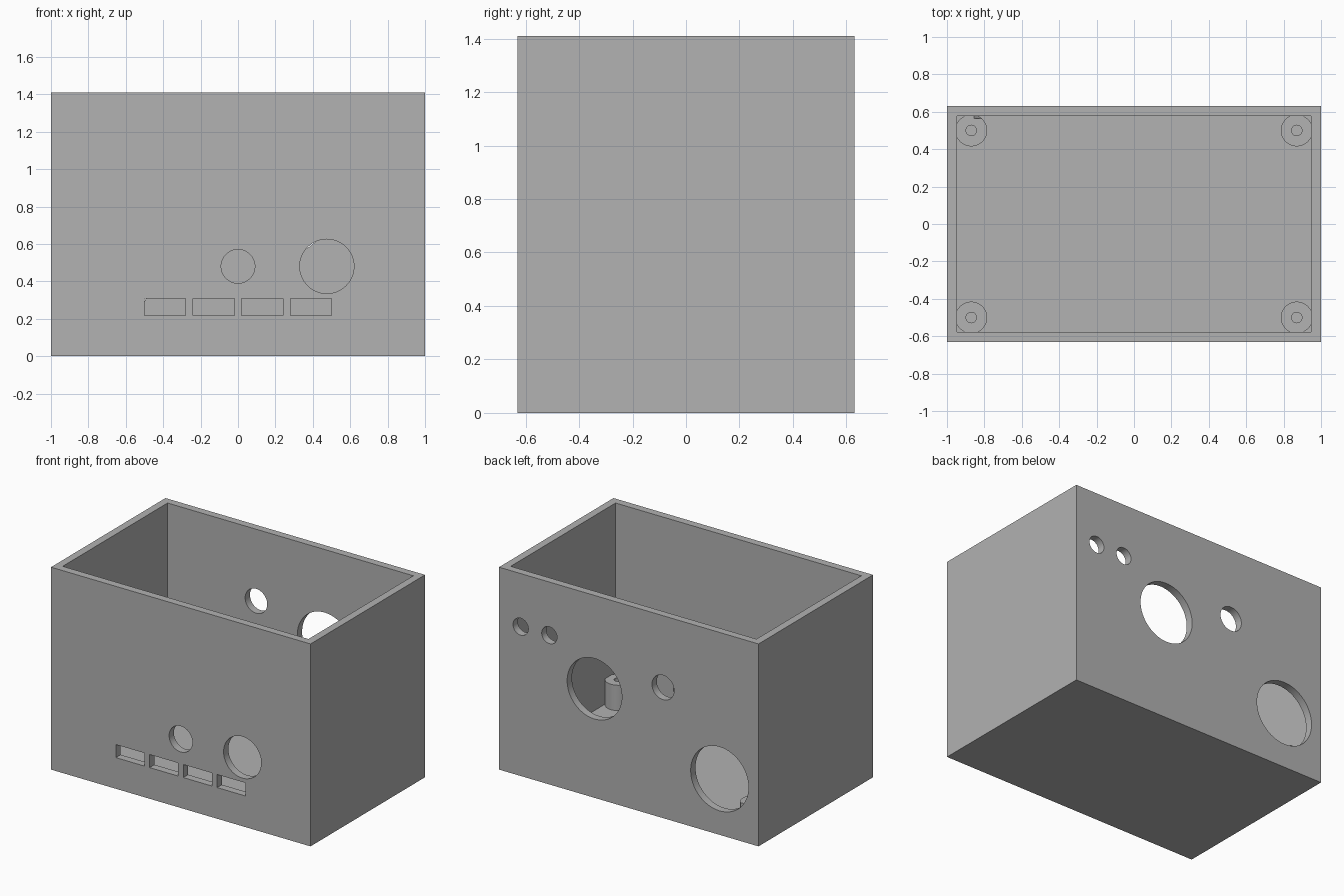
import bpy
import math

if "Cube" in bpy.data.objects:
    bpy.data.objects.remove(bpy.data.objects["Cube"], do_unlink=True)

HX, HY, H, WALL = 1.0, 0.63, 1.41, 0.053

grey = bpy.data.materials.new("plain grey")
grey.use_nodes = True
COLOUR = (0.445, 0.445, 0.445, 1)
grey.diffuse_color = COLOUR
grey.node_tree.nodes["Principled BSDF"].inputs["Base Color"].default_value = COLOUR


def box(name, x, y, z):
    """Box from (min, max) pairs."""
    mid = [(a + b) / 2 for a, b in (x, y, z)]
    bpy.ops.mesh.primitive_cube_add(size=1, location=mid)
    ob = bpy.context.object
    ob.name = name
    ob.scale = [b - a for a, b in (x, y, z)]
    bpy.ops.object.transform_apply(location=True, rotation=True, scale=True)
    ob.data.materials.append(grey)
    return ob


def cylinder(name, radius, depth, location, along_y=False):
    bpy.ops.mesh.primitive_cylinder_add(
        vertices=64, radius=radius, depth=depth, location=location,
        rotation=(math.pi / 2 if along_y else 0, 0, 0))
    ob = bpy.context.object
    ob.name = name
    bpy.ops.object.transform_apply(location=True, rotation=True, scale=True)
    ob.data.materials.append(grey)
    return ob


def combine(target, tool, operation):
    """Apply a boolean and remove the tool."""
    tool.hide_render = True
    mod = target.modifiers.new("cut", 'BOOLEAN')
    mod.operation, mod.object, mod.solver = operation, tool, 'EXACT'
    bpy.ops.object.select_all(action='DESELECT')
    bpy.context.view_layer.objects.active = target
    target.select_set(True)
    bpy.ops.object.modifier_apply(modifier=mod.name)
    bpy.data.objects.remove(tool, do_unlink=True)


# Open-topped case
case = box("enclosure", (-HX, HX), (-HY, HY), (0, H))
cavity = box("cavity", (WALL - HX, HX - WALL), (WALL - HY, HY - WALL), (WALL, H + 0.2))
combine(case, cavity, 'DIFFERENCE')

# Corner screw posts, merged into floor and walls
POST_TOP = 0.23
corners = [(sx * 0.87, sy * 0.5) for sx in (-1, 1) for sy in (-1, 1)]
for x, y in corners:
    post = cylinder("screw_post", 0.085, POST_TOP - 0.02, (x, y, (POST_TOP + 0.02) / 2))
    combine(case, post, 'UNION')
for x, y in corners:
    bore = cylinder("screw_bore", 0.028, 0.4, (x, y, WALL + 0.005 + 0.2))
    combine(case, bore, 'DIFFERENCE')

# Round openings: x, z, radius, wall side (-1 front, 1 back)
for x, z, r, side in [
    (0.0, 0.48, 0.09, -1),
    (0.475, 0.48, 0.145, -1),
    (-0.70, 0.39, 0.223, 1),
    (0.264, 0.76, 0.211, 1),
    (-0.264, 0.91, 0.085, 1),
    (0.612, 1.04, 0.059, 1),
    (0.833, 1.04, 0.059, 1),
]:
    hole = cylinder("round_cutter", r, 0.134, (x, side * HY, z), along_y=True)
    combine(case, hole, 'DIFFERENCE')

# Row of four front slots
for i in range(4):
    x = -0.39 + 0.26 * i
    slot = box("slot_cutter", (x - 0.11, x + 0.11), (-HY - 0.1, -HY + 0.067), (0.217, 0.308))
    combine(case, slot, 'DIFFERENCE')

bpy.context.view_layer.objects.active = case
case.select_set(True)
bpy.ops.object.shade_smooth_by_angle(angle=math.radians(30))
